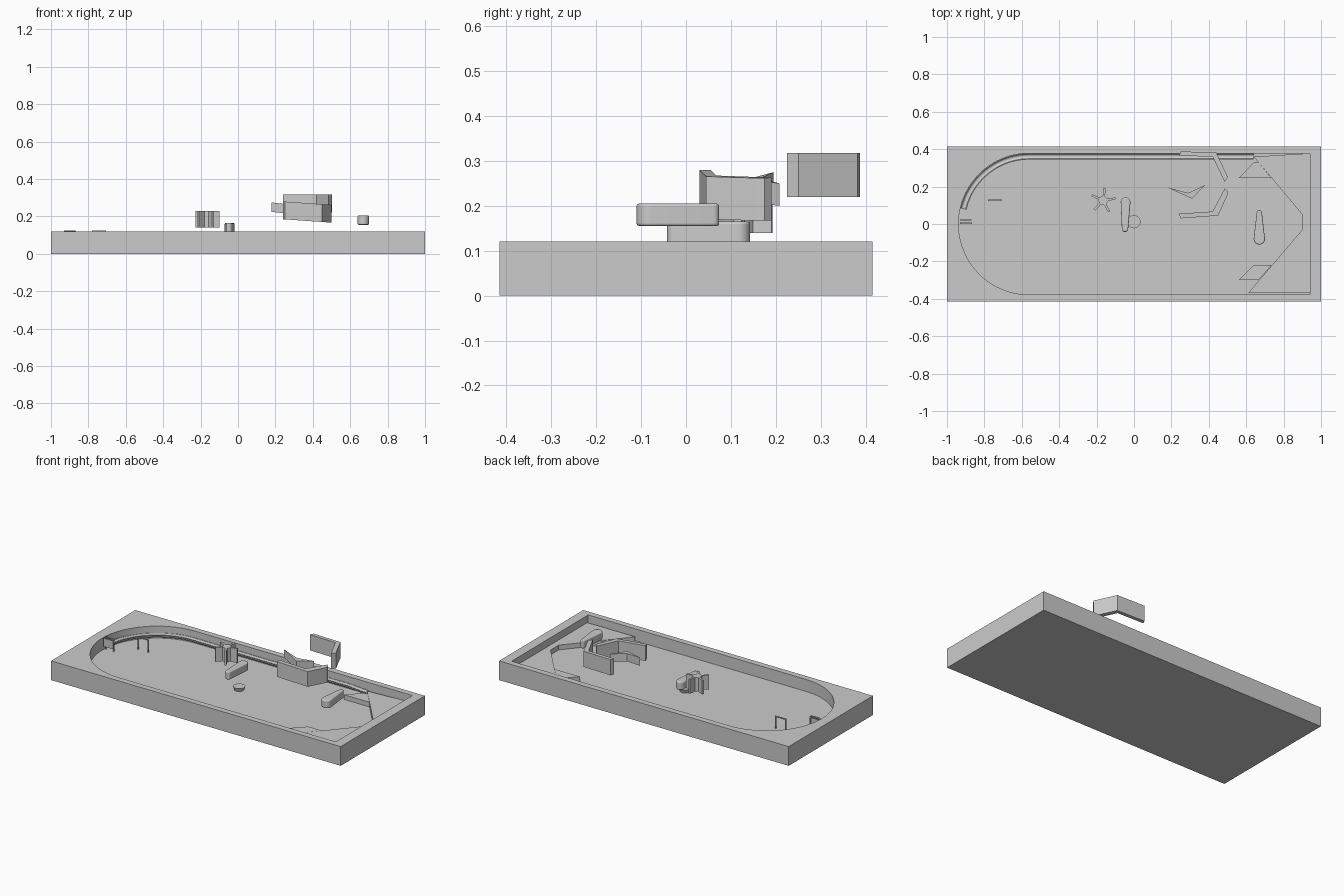
import bpy, bmesh
from math import sin, cos, pi, radians, atan2, hypot, acos

if "Cube" in bpy.data.objects:
    bpy.data.objects.remove(bpy.data.objects["Cube"])

FLOOR = 0.045


def link(name, bm, smooth=False):
    bmesh.ops.recalc_face_normals(bm, faces=bm.faces)
    me = bpy.data.meshes.new(name)
    bm.to_mesh(me)
    bm.free()
    ob = bpy.data.objects.new(name, me)
    bpy.context.collection.objects.link(ob)
    bpy.context.view_layer.objects.active = ob
    bpy.ops.object.select_all(action='DESELECT')
    ob.select_set(True)
    if smooth:
        bpy.ops.object.shade_smooth_by_angle(angle=radians(35))
    return ob


def prism(name, pts, z0, z1, slope=0.0, x_ref=0.0, bevel=0.0, smooth=False):
    """Extrude a plan outline; slope tilts it along x."""
    bm = bmesh.new()
    vs = [bm.verts.new((x, y, z0 + slope * (x - x_ref))) for x, y in pts]
    f = bm.faces.new(vs)
    ext = bmesh.ops.extrude_face_region(bm, geom=[f])
    for v in ext['geom']:
        if isinstance(v, bmesh.types.BMVert):
            v.co.z += z1 - z0
    ob = link(name, bm, smooth)
    if bevel:
        m = ob.modifiers.new('soft_edges', 'BEVEL')
        m.width, m.segments, m.limit_method = bevel, 3, 'ANGLE'
        m.angle_limit = radians(50)
    return ob


def box(name, x0, x1, y0, y1, z0, z1):
    return prism(name, [(x0, y0), (x1, y0), (x1, y1), (x0, y1)], z0, z1)


def arc(cx, cy, r, a0, a1, n):
    return [(cx + r * cos(a0 + (a1 - a0) * i / n), cy + r * sin(a0 + (a1 - a0) * i / n))
            for i in range(n + 1)]


def teardrop(name, big, r1, small, r2, z0, z1):
    """Outline around two circles of different size."""
    dx, dy = small[0] - big[0], small[1] - big[1]
    a, t = atan2(dy, dx), acos((r1 - r2) / hypot(dx, dy))
    pts = arc(*big, r1, a + t, a + 2 * pi - t, 20) + arc(*small, r2, a - t, a + t, 12)
    return prism(name, pts, z0, z1, bevel=0.006, smooth=True)


def sweep(name, path, profile):
    """Sweep a (sideways, height) profile along a flat path."""
    bm = bmesh.new()
    rings = []
    for i, (x, y, z) in enumerate(path):
        a, b = path[max(i - 1, 0)], path[min(i + 1, len(path) - 1)]
        l = hypot(b[0] - a[0], b[1] - a[1])
        nx, ny = -(b[1] - a[1]) / l, (b[0] - a[0]) / l
        rings.append([bm.verts.new((x + nx * s, y + ny * s, z + h)) for s, h in profile])
    n = len(profile)
    for p, q in zip(rings, rings[1:]):
        for k in range(n):
            bm.faces.new((p[k], p[(k + 1) % n], q[(k + 1) % n], q[k]))
    bm.faces.new(rings[0])
    bm.faces.new(rings[-1])
    return link(name, bm, True)


# cabinet tray with a rounded left end
tray = box('cabinet', -1, 1, -0.415, 0.415, 0, 0.12)
outline = [(0.94, -0.378), (0.94, 0.378)] + arc(-0.56, 0, 0.378, pi / 2, 3 * pi / 2, 40)
cutter = prism('cavity_cutter', outline, FLOOR, 0.2)
cutter.hide_render = True
mod = tray.modifiers.new('cavity', 'BOOLEAN')
mod.operation, mod.object, mod.solver = 'DIFFERENCE', cutter, 'EXACT'
bpy.context.view_layer.objects.active = tray
bpy.ops.object.modifier_apply(modifier='cavity')
bpy.data.objects.remove(cutter)
bpy.context.view_layer.objects.active = tray
tray.select_set(True)
bpy.ops.object.shade_smooth_by_angle(angle=radians(30))

# raised drain apron and the two lane guides that touch it
prism('drain_apron', [(0.61, -0.37), (0.94, -0.37), (0.94, 0.378), (0.64, 0.36),
                      (0.90, 0.05), (0.90, -0.03)], FLOOR - 0.005, 0.075)
prism('upper_lane_guide', [(0.56, 0.245), (0.735, 0.245), (0.665, 0.33), (0.64, 0.33)],
      FLOOR - 0.005, 0.074)
prism('lower_lane_guide', [(0.56, -0.30), (0.665, -0.30), (0.735, -0.22), (0.64, -0.22)],
      FLOOR - 0.005, 0.074)

# half-pipe ball rail along the left end and far side
gutter = arc(0, 0, 0.018, pi, 2 * pi, 10) + arc(0, 0, 0.013, 2 * pi, pi, 10)
path = [(x, y, 0.078) for x, y in arc(-0.56, 0, 0.362, radians(167), pi / 2, 28)]
sweep('ball_rail', path + [(0.52, 0.362, 0.078), (0.64, 0.362, 0.07)], gutter)


# wire gates
def gate(name, x0, x1, y, top):
    w = 0.006
    for i, x in enumerate((x0, x1 - w)):
        box(f'{name}_post_{i}', x, x + w, y - w / 2, y + w / 2, FLOOR, top)
    box(name + '_bar', x0, x1, y - w / 2, y + w / 2, top - w, top)


gate('lane_gate', -0.78, -0.705, 0.127, 0.124)
gate('entry_gate', -0.93, -0.87, 0.022, 0.124)
box('entry_gate_flap', -0.93, -0.865, 0.001, 0.008, 0.07, 0.122)

# round bumper button
bm = bmesh.new()
bmesh.ops.create_cone(bm, cap_ends=True, segments=32, radius1=0.027, radius2=0.035, depth=0.022)
bmesh.ops.translate(bm, verts=bm.verts, vec=(0, 0.012, 0.056))
link('bumper_button', bm, True)

# flippers
teardrop('left_flipper', (-0.045, 0.117), 0.026, (-0.048, -0.025), 0.017, 0.115, 0.165)
teardrop('right_flipper', (0.67, -0.08), 0.03, (0.67, 0.06), 0.014, 0.155, 0.205)

# five-armed spinner with a small hub
pts = []
for k in range(5):
    a = radians(82 + 72 * k)
    for r, s in ((0.025, -0.006), (0.067, -0.006), (0.067, 0.006), (0.025, 0.006)):
        pts.append((-0.165 + r * cos(a) - s * sin(a), 0.125 + r * sin(a) + s * cos(a)))
prism('spinner', pts, 0.14, 0.228)

# angled walls and the bent deflector
prism('upper_wall', [(0.24, 0.365), (0.42, 0.36), (0.485, 0.225), (0.502, 0.25),
                     (0.44, 0.382), (0.25, 0.388)], 0.22, 0.318)
prism('lower_wall', [(0.24, 0.055), (0.25, 0.03), (0.45, 0.045), (0.50, 0.155),
                     (0.50, 0.175), (0.485, 0.19), (0.42, 0.067)], 0.185, 0.28,
      slope=-0.07, x_ref=0.24)
prism('deflector', [(0.18, 0.195), (0.31, 0.135), (0.38, 0.208), (0.29, 0.166)],
      0.225, 0.275, slope=-0.125, x_ref=0.18)
